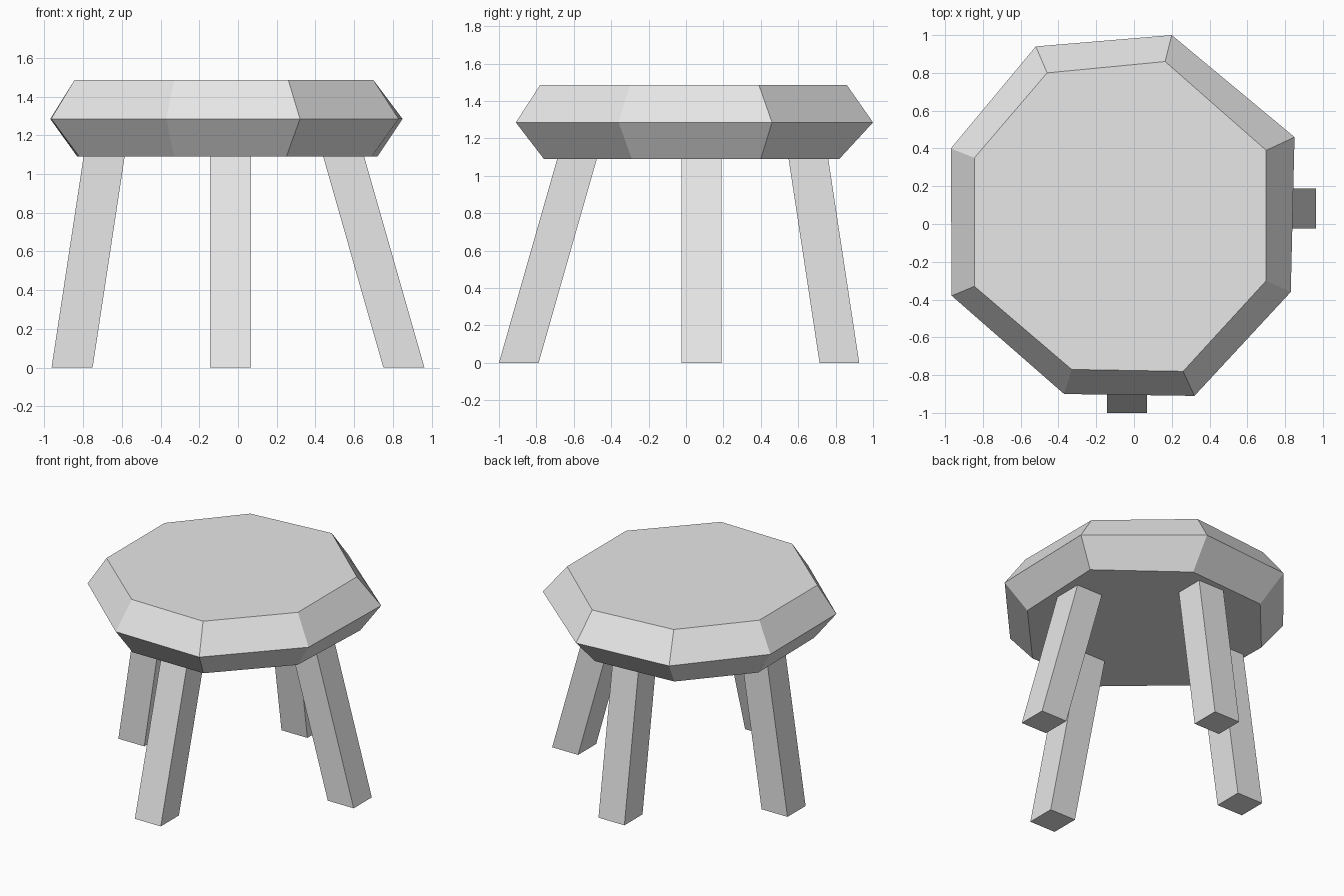
import bpy
import bmesh
from mathutils import Vector

default = bpy.data.objects.get("Cube")
if default:
    bpy.data.objects.remove(default, do_unlink=True)

GREY = (0.8, 0.8, 0.8, 1)
grey = bpy.data.materials.new("plain grey")
grey.use_nodes = True
grey.diffuse_color = GREY
grey.node_tree.nodes["Principled BSDF"].inputs["Base Color"].default_value = GREY


def loft(name, rings):
    """Skin a stack of matching rings and cap both ends."""
    bm = bmesh.new()
    loops = [[bm.verts.new(p) for p in ring] for ring in rings]
    for low, high in zip(loops, loops[1:]):
        for i in range(len(low)):
            j = (i + 1) % len(low)
            bm.faces.new((low[i], low[j], high[j], high[i]))
    bm.faces.new(loops[0][::-1])
    bm.faces.new(loops[-1])
    bmesh.ops.recalc_face_normals(bm, faces=bm.faces)
    mesh = bpy.data.meshes.new(name)
    bm.to_mesh(mesh)
    bm.free()
    mesh.materials.append(grey)
    obj = bpy.data.objects.new(name, mesh)
    bpy.context.collection.objects.link(obj)
    return obj


# Seat: hand-hewn uneven octagon, widest at mid height
bottom = [(0.72, 0.40), (0.17, 0.82), (-0.45, 0.78), (-0.83, 0.34),
          (-0.82, -0.33), (-0.33, -0.76), (0.25, -0.76), (0.69, -0.29)]
rim = [(0.85, 0.46), (0.20, 1.0), (-0.52, 0.94), (-0.97, 0.40),
       (-0.965, -0.38), (-0.37, -0.90), (0.32, -0.91), (0.83, -0.36)]
top = [(0.70, 0.39), (0.165, 0.86), (-0.46, 0.80), (-0.845, 0.35),
       (-0.845, -0.33), (-0.33, -0.77), (0.26, -0.78), (0.70, -0.30)]
levels = [(bottom, 1.09), (rim, 1.285), (top, 1.485)]
loft("seat", [[(x, y, z) for x, y in ring] for ring, z in levels])

# Legs: square posts sheared outward, feet flat on the floor
HALF = 0.106
LEG_TOP = 1.1


def square(x, y, z):
    corners = [(-HALF, -HALF), (HALF, -HALF), (HALF, HALF), (-HALF, HALF)]
    return [Vector((x + dx, y + dy, z)) for dx, dy in corners]


CX, CY = -0.038, 0.083
legs = {
    "front_leg": ((CX, -0.894), (CX, -0.58)),
    "back_leg": ((CX, 0.82), (CX, 0.653)),
    "left_leg": ((0.857, CY), (0.543, CY)),
    "right_leg": ((-0.857, CY), (-0.69, CY)),
}
for name, (foot, head) in legs.items():
    loft(name, [square(*foot, 0), square(*head, LEG_TOP)])
